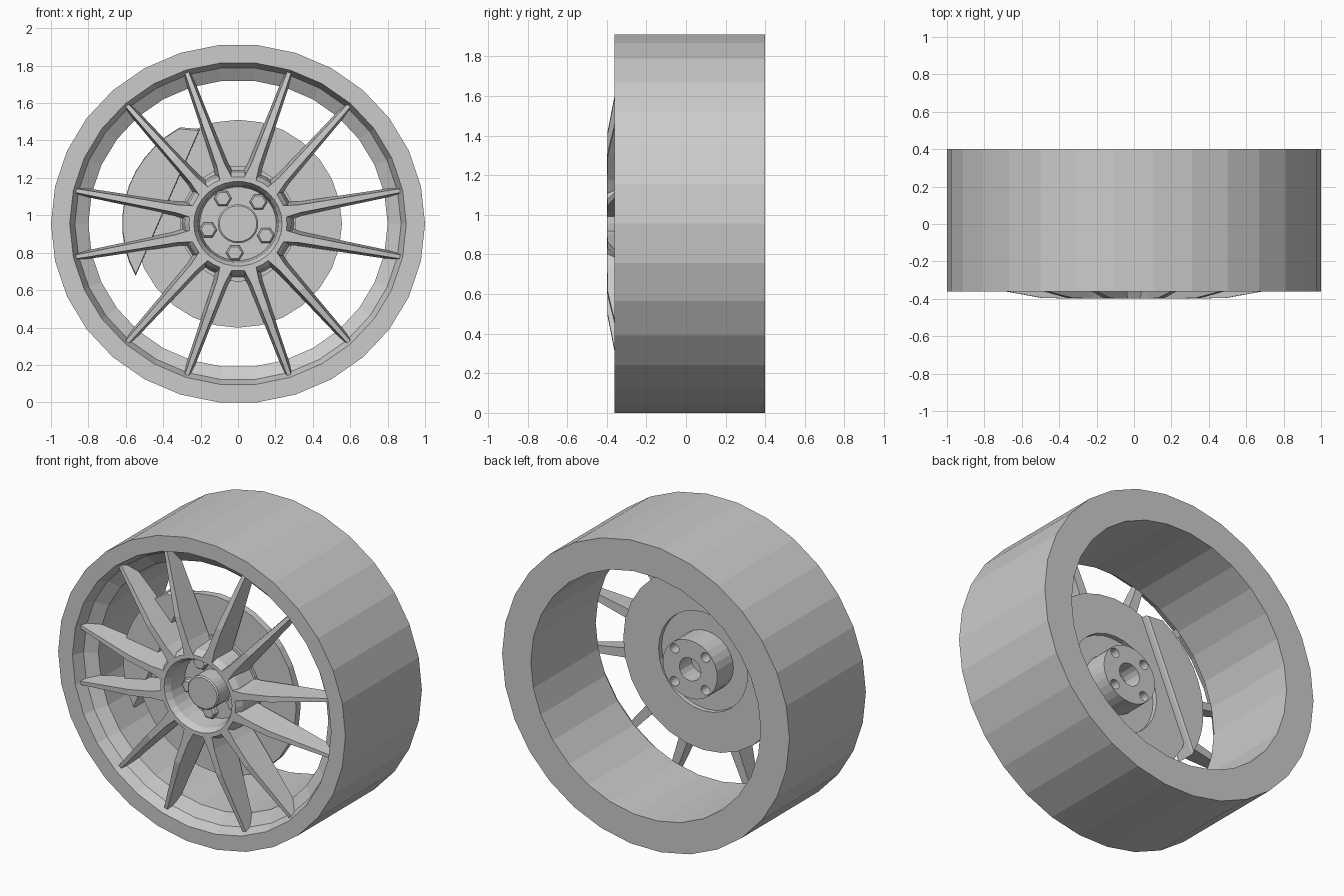
import bpy, bmesh
from math import sin, cos, pi, radians
from mathutils import Vector

cube = bpy.data.objects.get("Cube")
if cube:
    bpy.data.objects.remove(cube, do_unlink=True)

CENTRE_Z = 0.955
SQUASH = 0.96

grey = bpy.data.materials.new("light grey")
grey.use_nodes = True
grey.diffuse_color = (0.6, 0.6, 0.6, 1)
grey.node_tree.nodes["Principled BSDF"].inputs["Base Color"].default_value = (0.6, 0.6, 0.6, 1)


def place(r, angle, y, squash=SQUASH):
    """Polar position around the axle."""
    return Vector((r * cos(angle), y, CENTRE_Z + r * sin(angle) * squash))


def finish(name, bm):
    bmesh.ops.remove_doubles(bm, verts=bm.verts, dist=1e-5)
    bmesh.ops.recalc_face_normals(bm, faces=bm.faces)
    mesh = bpy.data.meshes.new(name)
    bm.to_mesh(mesh)
    bm.free()
    obj = bpy.data.objects.new(name, mesh)
    mesh.materials.append(grey)
    bpy.context.collection.objects.link(obj)
    return obj


def skin(bm, rings, wrap=False):
    """Bridge a row of closed loops; cap the ends unless wrapped."""
    loops = [[bm.verts.new(p) for p in ring] for ring in rings]
    pairs = list(zip(loops, loops[1:] + loops[:1])) if wrap else list(zip(loops, loops[1:]))
    for a, b in pairs:
        n = len(a)
        for i in range(n):
            j = (i + 1) % n
            bm.faces.new((a[i], a[j], b[j], b[i]))
    if not wrap:
        bm.faces.new(loops[0])
        bm.faces.new(loops[-1])


def lathe(name, profile, sides, wrap=False, squash=SQUASH, hub=(0, 0), turn=0.0):
    """Turn (radius, y) points around an axis parallel to the axle."""
    bm = bmesh.new()
    shift = place(hub[0], hub[1], 0, squash) - Vector((0, 0, CENTRE_Z))
    rings = [[place(r, turn + 2 * pi * i / sides, y, squash) + shift for i in range(sides)]
             for r, y in profile]
    skin(bm, rings, wrap)
    return finish(name, bm)


# Barrel with stepped front lip
lathe("rim_barrel", [(1, -0.36), (1, 0.4), (0.8, 0.4), (0.8, -0.245),
                     (0.872, -0.29), (0.9, -0.36)], 30, wrap=True)

# Dished hub with centre cap
lathe("wheel_hub", [(0.30, -0.225), (0.285, -0.36), (0.262, -0.398), (0.236, -0.398),
                    (0.216, -0.36), (0.205, -0.235), (0.108, -0.235), (0.108, -0.345),
                    (0.1, -0.352)], 30)

# Six pairs of tapered spokes: radius, front and back half width, front and back y
STATIONS = [(0.25, 0.034, 0.056, -0.398, -0.225),
            (0.34, 0.022, 0.040, -0.398, -0.225),
            (0.50, 0.019, 0.034, -0.396, -0.228),
            (0.885, 0.011, 0.022, -0.328, -0.25)]
bm = bmesh.new()
for pair in range(6):
    for side in (-1, 1):
        mid = radians(60 * pair)
        start = place(0.25, mid + side * radians(15.5), 0, 1)
        end = place(0.885, mid + side * radians(12), 0, 1)
        along = (end - start).normalized()
        across = Vector((-along.z, 0, along.x))
        rings = []
        for r, front, back, y_front, y_back in STATIONS:
            p = start.lerp(end, (r - 0.25) / 0.635)
            ring = [p - across * front + Vector((0, y_front, 0)),
                    p + across * front + Vector((0, y_front, 0)),
                    p + across * back + Vector((0, y_back, 0)),
                    p - across * back + Vector((0, y_back, 0))]
            for v in ring:
                v.z = CENTRE_Z + (v.z - CENTRE_Z) * SQUASH
            rings.append(ring)
        skin(bm, rings)
finish("spokes", bm)

# Five hexagonal lug nuts
for k in range(5):
    lathe(f"lug_nut_{k + 1}", [(0.048, -0.23), (0.048, -0.262), (0.038, -0.272)], 6,
          hub=(0.163, radians(48 + 72 * k)))

# Brake disc with raised hat in front and shallow recess behind
lathe("brake_disc", [(0.31, -0.232), (0.31, -0.215), (0.556, -0.215), (0.556, -0.17),
                     (0.31, -0.17), (0.31, -0.2)], 28, squash=1)

# Caliper: a circle segment straddling the disc, bevelled along its edges
bm = bmesh.new()
outline = [(0.62, radians(112 + (208 - 112) * i / 12)) for i in range(13)]
outline[0] = (0.565, radians(111))
rings = []
for y, inset in ((-0.26, 0.975), (-0.245, 1), (-0.135, 1), (-0.12, 0.975)):
    points = [place(r, a, y, SQUASH) for r, a in outline]
    middle = sum(points, Vector()) / len(points)
    rings.append([middle + (p - middle) * inset for p in points])
    for p in rings[-1]:
        p.y = y
skin(bm, rings)
finish("brake_caliper", bm)

# Axle hub behind the disc, drilled with a centre bore and four bolt holes
axle = lathe("axle_hub", [(0.19, -0.21), (0.19, -0.04)], 28)
drills = [(0.075, 0, 0)] + [(0.031, 0.152, radians(45 + 90 * k)) for k in range(4)]
for size, r, angle in drills:
    drill = lathe("drill", [(size, -0.16), (size, 0.02)], 16, hub=(r, angle))
    drill.hide_render = True
    cut = axle.modifiers.new("hole", "BOOLEAN")
    cut.operation = "DIFFERENCE"
    cut.object = drill
    bpy.context.view_layer.objects.active = axle
    bpy.ops.object.modifier_apply(modifier=cut.name)
    bpy.data.objects.remove(drill, do_unlink=True)
